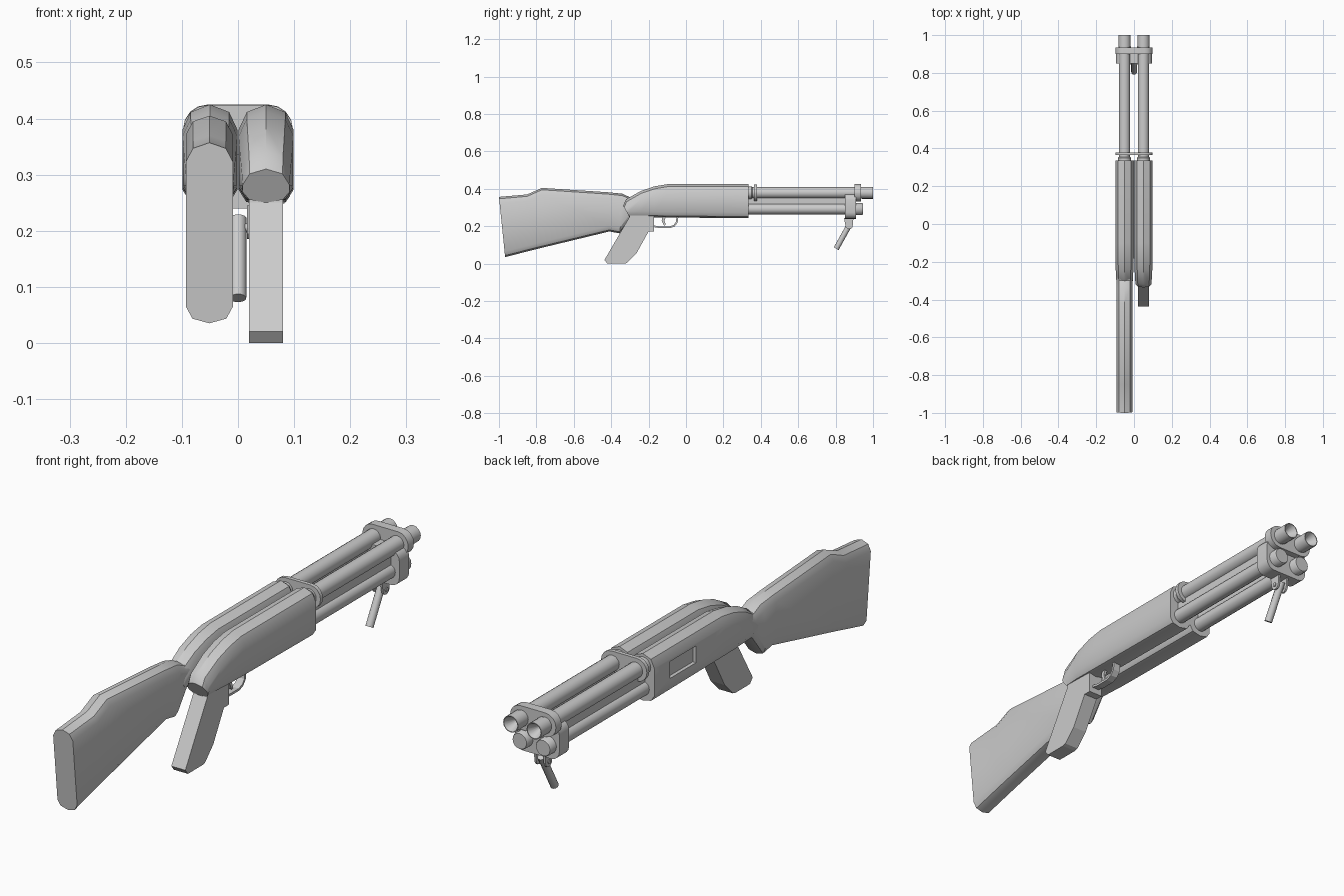
import bpy, bmesh, math
from mathutils import Vector

if "Cube" in bpy.data.objects:
    bpy.data.objects.remove(bpy.data.objects["Cube"])


def make(name, bm, smooth=True):
    bmesh.ops.recalc_face_normals(bm, faces=bm.faces)
    me = bpy.data.meshes.new(name)
    bm.to_mesh(me)
    bm.free()
    ob = bpy.data.objects.new(name, me)
    bpy.context.collection.objects.link(ob)
    if smooth:
        bpy.ops.object.select_all(action='DESELECT')
        ob.select_set(True)
        bpy.context.view_layer.objects.active = ob
        bpy.ops.object.shade_smooth_by_angle(angle=math.radians(35))
    return ob


def skin(name, rings, smooth=True):
    """Bridge equal-length rings and cap both ends."""
    bm = bmesh.new()
    vs = [[bm.verts.new(p) for p in r] for r in rings]
    n = len(vs[0])
    for a, b in zip(vs, vs[1:]):
        for i in range(n):
            bm.faces.new((a[i], a[(i + 1) % n], b[(i + 1) % n], b[i]))
    bm.faces.new(vs[0])
    bm.faces.new(vs[-1])
    return make(name, bm, smooth)


def loft(name, cx, stations, ht, hb):
    """Rounded-top, rounded-bottom body; station = y_top, z_top, y_bottom, z_bottom, half width."""
    rings = []
    for yt, zt, yb, zb, w in stations:
        k = min(1, (zt - zb) / (ht + hb) * 0.8)
        right = [(w * .7, zt - ht * k * .3), (w, zt - ht * k), (w, zb + hb * k), (w * .72, zb + hb * k * .28)]
        sec = [(0, zt)] + right + [(0, zb)] + [(-x, z) for x, z in reversed(right)]
        rings.append([(cx + x, yb + (yt - yb) * (z - zb) / (zt - zb), z) for x, z in sec])
    return skin(name, rings)


def tube(name, x, z, profile, n=16):
    """Lathe about an axis along y; profile = (y, radius)."""
    return skin(name, [[(x + r * math.cos(2 * math.pi * i / n), y, z + r * math.sin(2 * math.pi * i / n))
                        for i in range(n)] for y, r in profile])


def plate(name, pts, y0, y1):
    return skin(name, [[(x, y, z) for x, z in pts] for y in (y0, y1)])


def side_prism(name, pts, x0, x1, smooth=False):
    return skin(name, [[(x, y, z) for y, z in pts] for x in (x0, x1)], smooth)


def rounded(w, z0, z1, r, n=5):
    """Rounded rectangle outline in x/z."""
    pts = []
    for cx, cz, a0 in ((w - r, z1 - r, 0), (r - w, z1 - r, 90), (r - w, z0 + r, 180), (w - r, z0 + r, 270)):
        for i in range(n):
            a = math.radians(a0 + 90 * i / (n - 1))
            pts.append((cx + r * math.cos(a), cz + r * math.sin(a)))
    return pts


def rod(name, p, q, r, n=12):
    p, q = Vector(p), Vector(q)
    d = (q - p).normalized()
    u = d.orthogonal().normalized()
    v = d.cross(u)
    return skin(name, [[c + r * (u * math.cos(2 * math.pi * i / n) + v * math.sin(2 * math.pi * i / n))
                        for i in range(n)] for c in (p, q)])


# Paired receivers, barrels, magazine tubes and webs
receivers = {}
for side, s in (("left", -1), ("right", 1)):
    x = .05 * s
    receivers[side] = loft(side + "_receiver", x, [
        (.335, .425, .335, .243, .049), (-.10, .425, -.10, .247, .049), (-.17, .413, -.17, .248, .049),
        (-.24, .389, -.24, .25, .047), (-.32, .345, -.298, .25, .043), (-.336, .31, -.303, .25, .042)], .045, .03)
    tube(side + "_barrel", x, .379, [(.3, .03), (.94, .03), (.94, .032), (1.0, .032), (1.0, .029), (.95, .006)])
    tube(side + "_barrel_collar", x, .379, [(.33, .034), (.35, .034), (.355, .03)])
    tube(side + "_magazine_tube", x, .292, [(.3, .028), (.86, .028)])
    tube(side + "_magazine_cap", x, .292, [(.86, .033), (.94, .033), (.945, .030)])
    side_prism(side + "_barrel_web", [(.32, .3), (.87, .3), (.87, .37), (.32, .37)], x - .01, x + .01)

# Recessed port in the left receiver
cutter = side_prism("port_cutter", [(.08, .305), (.24, .305), (.24, .37), (.08, .37)], -.12, -.085)
cutter.hide_render = True
cutter.hide_set(True)
cutter.display_type = 'WIRE'
mod = receivers["left"].modifiers.new("port", 'BOOLEAN')
mod.operation = 'DIFFERENCE'
mod.solver = 'EXACT'
mod.object = cutter

# Shoulder stock on the left receiver
loft("shoulder_stock", -.051, [
    (-1.0, .357, -.967, .035, .042), (-.85, .370, -.83, .07, .042), (-.77, .405, -.77, .085, .042),
    (-.42, .382, -.41, .172, .042), (-.34, .374, -.355, .162, .042), (-.30, .355, -.285, .25, .042),
    (-.24, .375, -.24, .255, .042)], .034, .03)

# Slanted pistol grip on the right receiver
side_prism("pistol_grip", [(-.30, .27), (-.17, .27), (-.17, .172), (-.2, .172), (-.265, .055),
                           (-.315, .004), (-.33, 0), (-.42, 0), (-.436, .02), (-.302, .25)], .02, .08)

# Trigger guard strip and trigger
path = [(-.17, .195), (-.14, .19), (-.085, .19), (-.06, .2), (-.045, .22), (-.04, .255)]
inner = [(-.05, .255), (-.054, .223), (-.066, .207), (-.088, .199), (-.14, .199), (-.17, .204)]
side_prism("trigger_guard", path + inner, .035, .065)
side_prism("trigger", [(-.125, .255), (-.105, .255), (-.115, .23), (-.108, .206), (-.117, .204), (-.13, .23)], .045, .055)

# Clamps tying the barrels together
plate("rear_barrel_clamp", rounded(.098, .335, .424, .044), .364, .379)
plate("front_barrel_clamp", rounded(.098, .333, .425, .044), .90, .935)
plate("front_block", rounded(.095, .24, .375, .035), .85, .91)

# Folding handle below the front block
for side, s in (("left", -1), ("right", 1)):
    lug = [(.845, .245), (.895, .245)] + [(.872 + .02 * math.cos(a), .205 + .02 * math.sin(a))
                                          for a in [-math.pi * i / 6 for i in range(7)]]
    side_prism(side + "_hinge_lug", lug, .016 * s, .024 * s)
rod("hinge_pin", (-.028, .872, .205), (.028, .872, .205), .008)
rod("folding_handle", (0, .882, .222), (0, .803, .08), .015)
